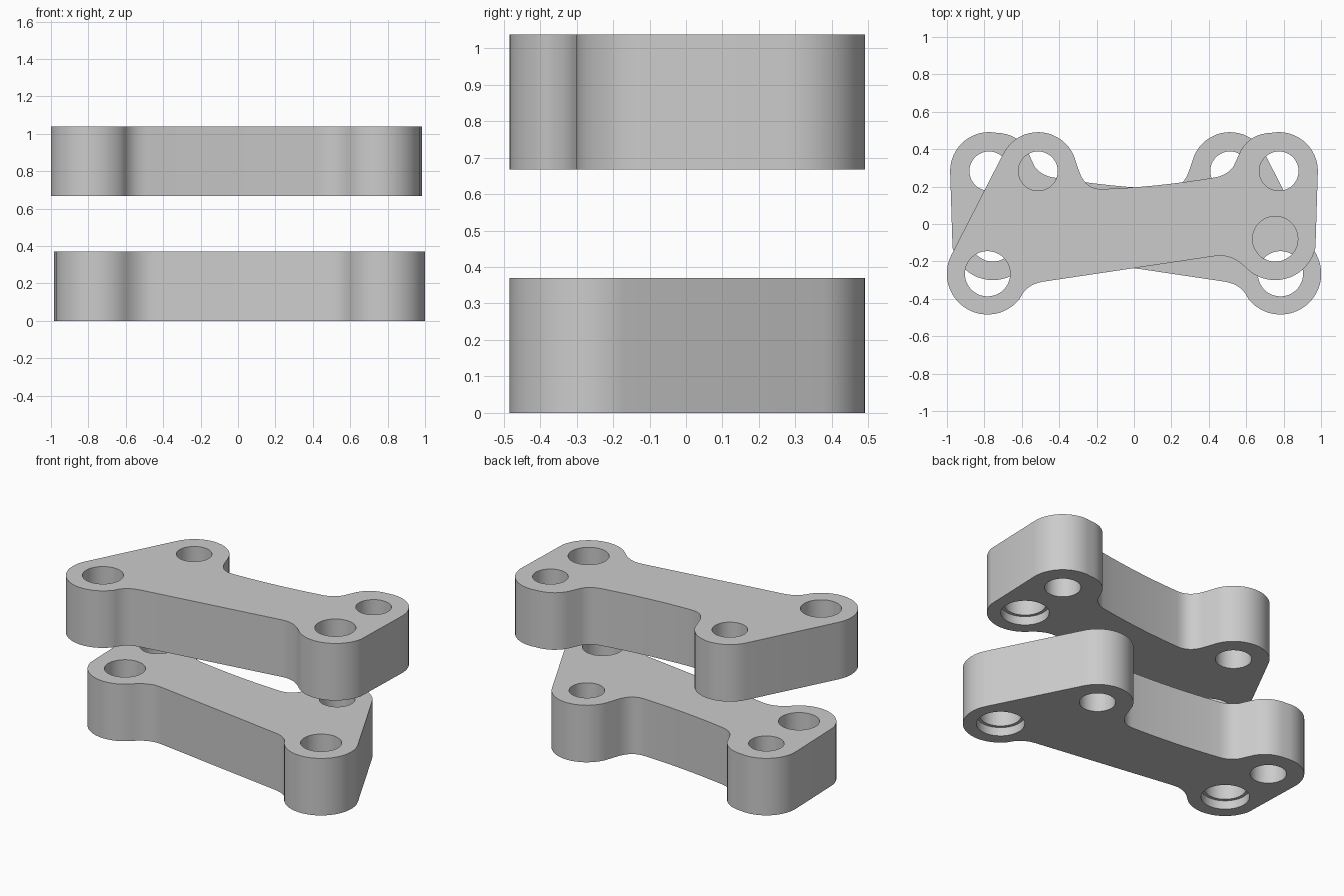
import bpy, bmesh, math

if "Cube" in bpy.data.objects:
    bpy.data.objects.remove(bpy.data.objects["Cube"])

THICK = 0.37
grey = bpy.data.materials.new("plain grey")
grey.diffuse_color = (0.6, 0.6, 0.6, 1)
grey.use_nodes = True
grey.node_tree.nodes["Principled BSDF"].inputs["Base Color"].default_value = grey.diffuse_color

# hole centres: two small pins, two large seats counterbored from below
PIN_A, PIN_B = (-0.513, 0.283), (0.775, 0.283)
SEAT_C, SEAT_D = (0.755, -0.08), (-0.783, -0.266)


def arc(c, r, a0, a1, step=7):
    n = max(2, round(abs(a1 - a0) / step))
    angles = [math.radians(a0 + (a1 - a0) * i / n) for i in range(n + 1)]
    return [(c[0] + r * math.cos(a), c[1] + r * math.sin(a)) for a in angles]


def blend(p0, c, p1, n=8):
    # curved transition without its end points
    out = []
    for i in range(1, n):
        t = i / n
        out.append(tuple((1 - t) ** 2 * a + 2 * t * (1 - t) * b + t * t * d
                         for a, b, d in zip(p0, c, p1)))
    return out


def outline():
    pts = arc(PIN_B, 0.208, -3, 100)
    # flatter inner shoulder of the right lobe, then the waist
    p, q, r, s = pts[-1], (0.572, 0.395), (0.533, 0.31), (0.44, 0.25)
    pts += blend(p, (0.625, 0.485), q) + [q, r]
    pts += blend(r, (0.502, 0.264), s) + [s]
    e = (-0.17, 0.187)
    pts += blend(s, (0.12, 0.196), e) + [e]
    # notch up to the left lobe
    lobe = arc(PIN_A, 0.208, 24, 153.5)
    f = (-0.29, 0.272)
    pts += blend(e, (-0.255, 0.184), f) + [f] + lobe
    # left foot
    pts += arc(SEAT_D, 0.218, 153.5, 322)
    g = (-0.49, -0.309)
    pts += blend(pts[-1], (-0.578, -0.325), g) + [g]
    # straight lower edge into the right foot
    h = (0.43, -0.172)
    foot = arc(SEAT_C, 0.22, 228, 348)
    pts += [h] + blend(h, (0.525, -0.155), foot[0]) + foot
    return pts


def prism(name, pts, z0, z1):
    bm = bmesh.new()
    face = bm.faces.new([bm.verts.new((x, y, z0)) for x, y in pts])
    up = bmesh.ops.extrude_face_region(bm, geom=[face])["geom"]
    for v in up:
        if isinstance(v, bmesh.types.BMVert):
            v.co.z = z1
    bmesh.ops.recalc_face_normals(bm, faces=bm.faces)
    me = bpy.data.meshes.new(name)
    bm.to_mesh(me)
    bm.free()
    ob = bpy.data.objects.new(name, me)
    bpy.context.collection.objects.link(ob)
    return ob


def plate(name, z, sx):
    def flip(pts):
        return [(sx * x, y) for x, y in pts]
    body = prism(name, flip(outline()), z, z + THICK)
    body.data.materials.append(grey)
    cuts = [(PIN_A, 0.105, 1), (PIN_B, 0.105, 1)]
    for c in (SEAT_C, SEAT_D):
        cuts += [(c, 0.121, 1), (c, 0.14, 0.055)]
    cutters = []
    for c, r, top in cuts:
        ring = arc(c, r, 0, 360, 7.5)[:-1]
        cut = prism("hole_cutter", flip(ring), z - 0.1, z + min(top, THICK + 0.1))
        cut.hide_render = True
        cutters.append(cut)
        mod = body.modifiers.new("hole", "BOOLEAN")
        mod.operation, mod.solver, mod.object = "DIFFERENCE", "EXACT", cut
    # bake the holes and drop the cutters
    bpy.context.view_layer.update()
    dg = bpy.context.evaluated_depsgraph_get()
    mesh = bpy.data.meshes.new_from_object(body.evaluated_get(dg))
    body.modifiers.clear()
    body.data = mesh
    for cut in cutters:
        bpy.data.objects.remove(cut)
    bpy.ops.object.select_all(action="DESELECT")
    body.select_set(True)
    bpy.context.view_layer.objects.active = body
    bpy.ops.object.shade_smooth_by_angle(angle=math.radians(35))


# two mirrored link plates, one above the other
plate("lower_plate", 0.0, -1)
plate("upper_plate", 0.668, 1)
